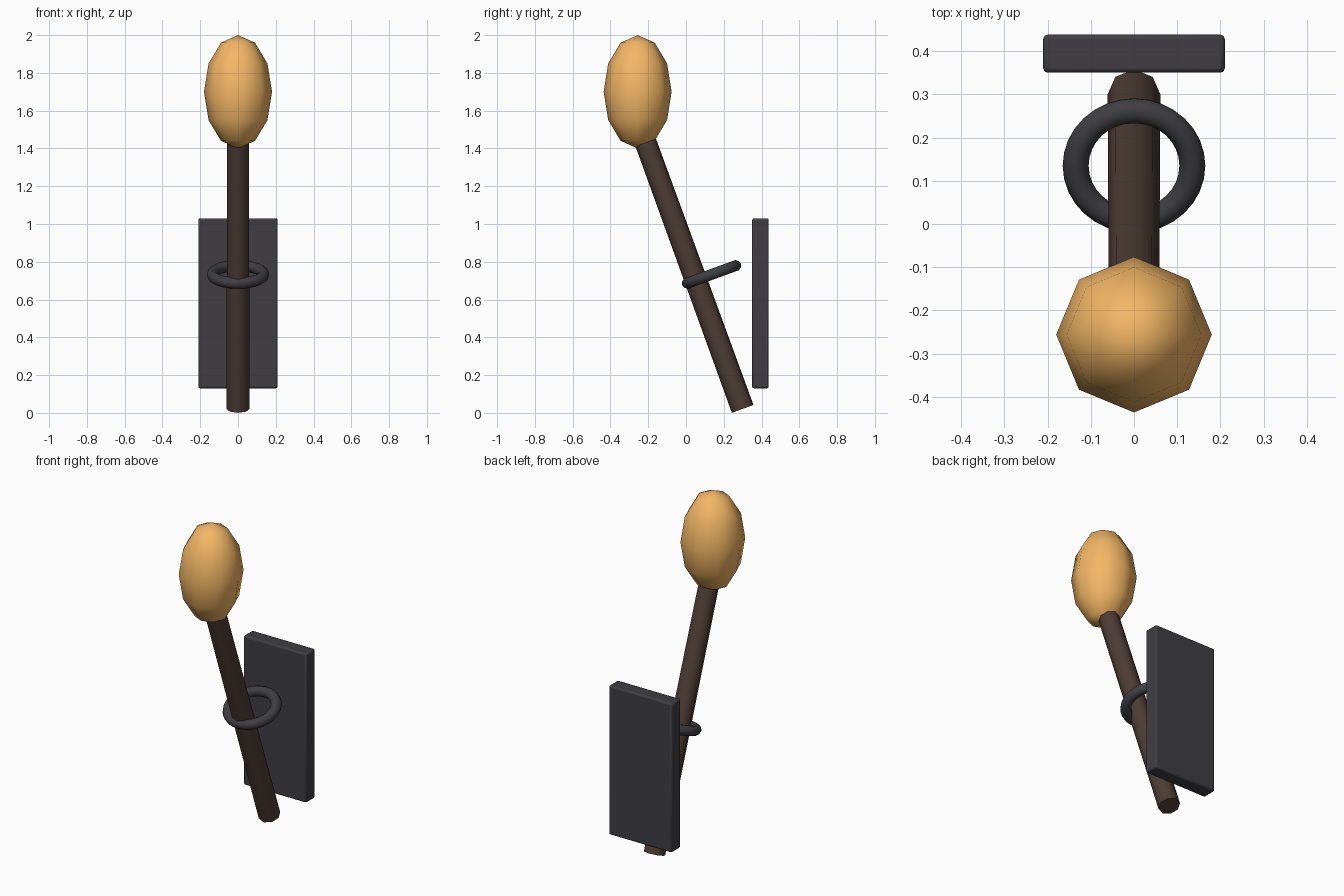
import bpy
from math import radians

if "Cube" in bpy.data.objects:
    bpy.data.objects.remove(bpy.data.objects["Cube"])

TILT = (radians(20), 0, 0)


def material(name, rgb):
    m = bpy.data.materials.new(name)
    m.diffuse_color = (*rgb, 1)
    m.use_nodes = True
    m.node_tree.nodes["Principled BSDF"].inputs["Base Color"].default_value = m.diffuse_color
    return m


def finish(name, mat, angle=60):
    ob = bpy.context.object
    ob.name = name
    ob.data.materials.append(mat)
    bpy.ops.object.shade_smooth_by_angle(angle=radians(angle))
    return ob


wood = material("dark_wood", (0.075, 0.047, 0.036))
iron = material("dark_iron", (0.05, 0.048, 0.056))
fire = material("flame_orange", (0.9, 0.47, 0.13))

# Wall plate with softened edges
bpy.ops.mesh.primitive_cube_add(size=1, location=(0, 0.394, 0.58))
plate = bpy.context.object
plate.scale = (0.42, 0.088, 0.9)
bpy.ops.object.transform_apply(location=False, rotation=False, scale=True)
bevel = plate.modifiers.new("soft_edges", 'BEVEL')
bevel.width = 0.01
bevel.segments = 2
finish("wall_plate", iron, 30)

# Leaning eight-sided handle, slightly tapered
bpy.ops.mesh.primitive_cone_add(vertices=8, radius1=0.061, radius2=0.058, depth=1.5,
                                location=(0, 0.0435, 0.726), rotation=TILT)
finish("handle", wood)

# Holding ring, square to the handle
bpy.ops.mesh.primitive_torus_add(major_radius=0.135, minor_radius=0.03,
                                 major_segments=32, minor_segments=10,
                                 location=(0, 0.135, 0.733), rotation=TILT)
finish("holding_ring", iron)

# Faceted flame
bpy.ops.mesh.primitive_uv_sphere_add(segments=8, ring_count=6, radius=1,
                                     location=(0, -0.256, 1.7))
bpy.context.object.scale = (0.18, 0.18, 0.3)
bpy.ops.object.transform_apply(location=False, rotation=False, scale=True)
finish("flame", fire)
